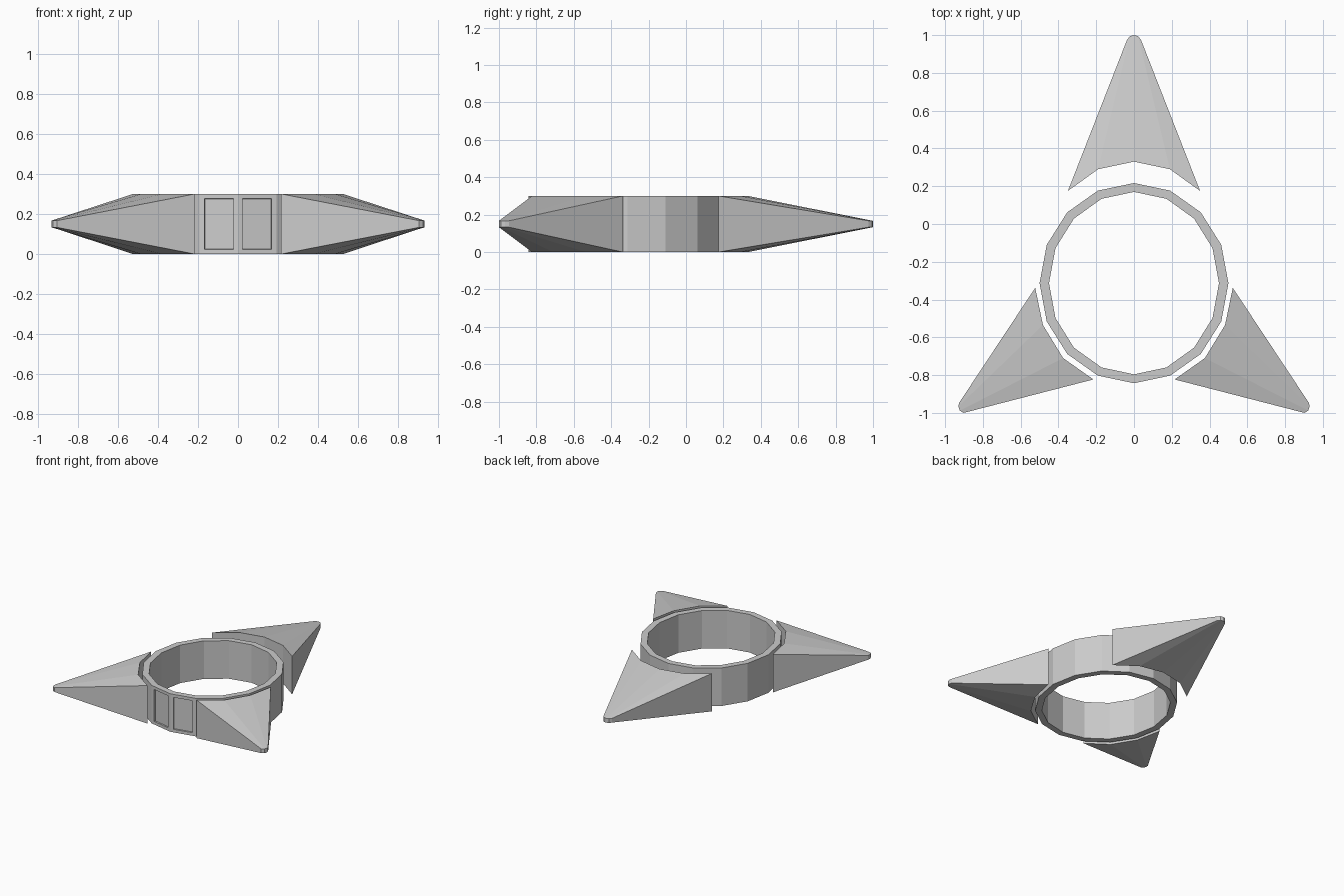
import bpy, bmesh, math

if "Cube" in bpy.data.objects:
    bpy.data.objects.remove(bpy.data.objects["Cube"])

H = 0.30


def finish(bm, name):
    bmesh.ops.recalc_face_normals(bm, faces=bm.faces)
    me = bpy.data.meshes.new(name)
    bm.to_mesh(me)
    bm.free()
    ob = bpy.data.objects.new(name, me)
    bpy.context.collection.objects.link(ob)
    return ob


# Sixteen-sided ring with two recessed windows on the front faces
def make_ring():
    bm = bmesh.new()
    n, cy = 16, -0.313
    section = [(0.5, 0.53, 0), (0.5, 0.53, H), (0.45, 0.483, H), (0.45, 0.483, 0)]
    loops = []
    for i in range(n):
        a = 2 * math.pi * i / n
        loops.append([bm.verts.new((rx * math.cos(a), cy + ry * math.sin(a), z))
                      for rx, ry, z in section])
    outer = []
    for i in range(n):
        a, b = loops[i], loops[(i + 1) % n]
        for k in range(4):
            f = bm.faces.new((a[k], b[k], b[(k + 1) % 4], a[(k + 1) % 4]))
            if k == 0:
                outer.append(f)
    bmesh.ops.recalc_face_normals(bm, faces=bm.faces)
    windows = [outer[11], outer[12]]
    bmesh.ops.inset_individual(bm, faces=windows, thickness=0.034)
    bmesh.ops.inset_individual(bm, faces=windows, thickness=0.0005, depth=-0.012)
    finish(bm, "ring")


# Blade: tall curved inner edge tapering to a thin rounded tip
def make_blade(name, inner, tip, mirror=1):
    bm = bmesh.new()

    def row(pts, z):
        return [bm.verts.new((x * mirror, y, z)) for x, y in pts]

    rows = [row(inner, 0), row(inner, H), row(tip, 0.167), row(tip, 0.133)]
    for k in range(4):
        a, b = rows[k], rows[(k + 1) % 4]
        for i in range(len(a) - 1):
            bm.faces.new((a[i], a[i + 1], b[i + 1], b[i]))
    for i in (0, -1):
        bm.faces.new([r[i] for r in rows])
    finish(bm, name)


make_ring()

make_blade("back_blade",
           [(-0.35, 0.175), (-0.19, 0.29), (0, 0.33), (0.19, 0.29), (0.35, 0.175)],
           [(-0.037, 0.975), (-0.022, 0.994), (0, 1.0), (0.022, 0.994), (0.037, 0.975)])

side_inner = [(0.523, -0.338), (0.482, -0.535), (0.375, -0.71), (0.215, -0.823)]
side_tip = [(0.926, -0.947), (0.93, -0.967), (0.922, -0.988), (0.902, -1.0)]
for name, m in (("right_blade", 1), ("left_blade", -1)):
    make_blade(name, side_inner, side_tip, m)
